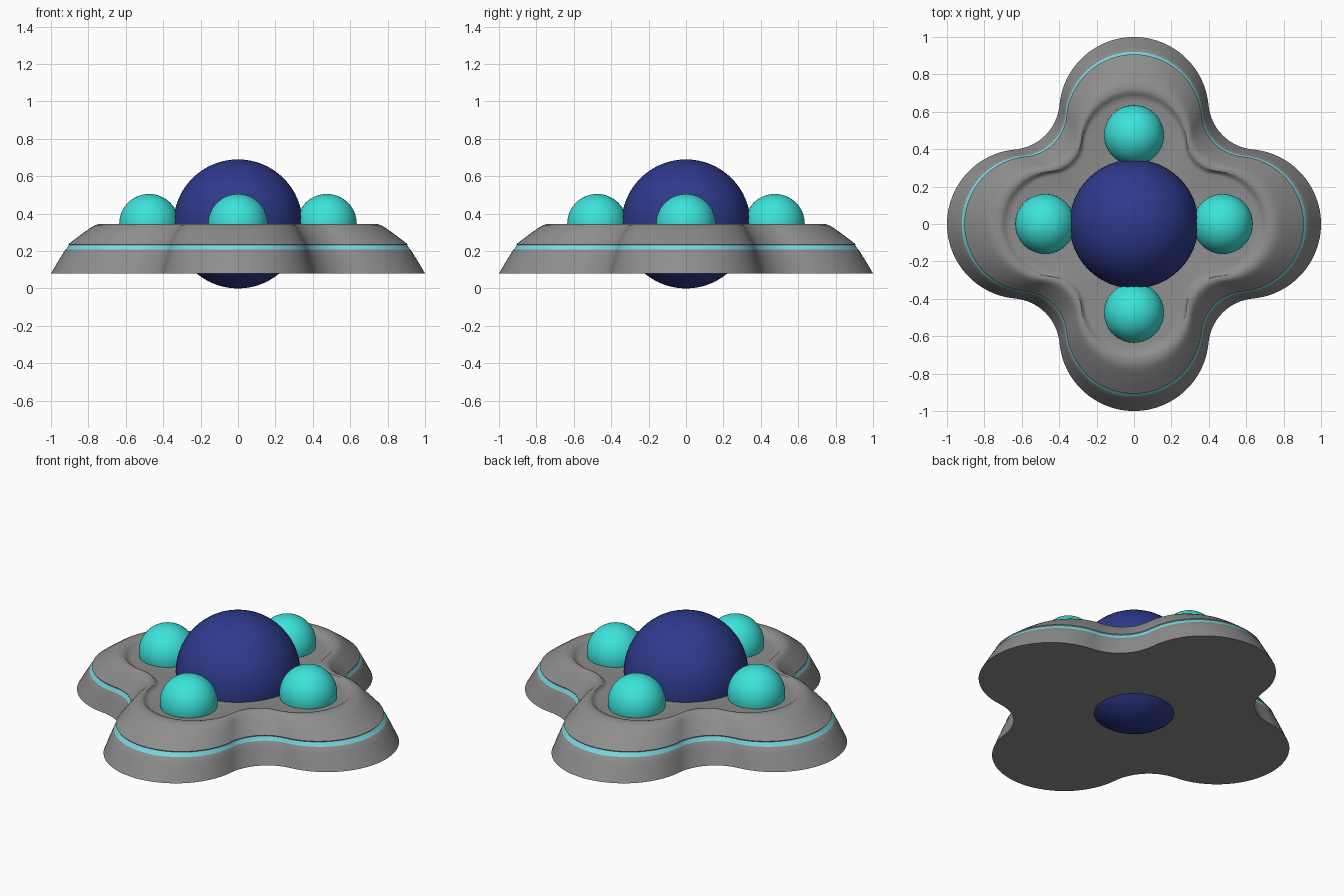
import bpy, bmesh
from math import sin, cos, atan2, hypot, pi
from mathutils import Vector

cube = bpy.data.objects.get("Cube")
if cube:
    bpy.data.objects.remove(cube)


def material(name, rgb):
    m = bpy.data.materials.new(name)
    m.use_nodes = True
    m.diffuse_color = (*rgb, 1)
    m.node_tree.nodes["Principled BSDF"].inputs["Base Color"].default_value = (*rgb, 1)
    return m


grey = material("hull grey", (0.27, 0.27, 0.27))
pale_cyan = material("stripe pale cyan", (0.19, 0.69, 0.76))
turquoise = material("pod turquoise", (0.045, 0.77, 0.71))
navy = material("dome navy", (0.028, 0.042, 0.26))


def arc(cx, cy, r, start, end, n):
    return [Vector((cx + r * cos(start + (end - start) * i / n),
                    cy + r * sin(start + (end - start) * i / n))) for i in range(n)]


# Four-lobed outline: round lobes joined by tangent concave arcs
def clover(lobe_at=0.6, lobe_r=0.4, notch_at=0.66):
    a = atan2(notch_at, notch_at - lobe_at)
    notch_r = hypot(notch_at, notch_at - lobe_at) - lobe_r
    quarter = arc(lobe_at, 0, lobe_r, -a, a, 32)
    quarter += arc(notch_at, notch_at, notch_r, a + pi, pi * 1.5 - a - 0.0, 16)
    pts = []
    for k in range(4):
        c, s = cos(k * pi / 2), sin(k * pi / 2)
        pts += [Vector((p.x * c - p.y * s, p.x * s + p.y * c)) for p in quarter]
    return pts


# Hull profile as (outline scale, height), from underside to recessed deck
PROFILE = [(1, .08), (.982, .11), (.963, .143), (.943, .175), (.926, .203),
           (.921, .207), (.904, .231),
           (.907, .236), (.87, .265), (.83, .295), (.79, .323), (.765, .338),
           (.745, .344), (.72, .345), (.705, .342), (.69, .33), (.675, .322),
           (.655, .319), (.3, .319)]
STRIPE = 5

bm = bmesh.new()
outline = clover()
rings = [[bm.verts.new((p.x * s, p.y * s, z)) for p in outline] for s, z in PROFILE]
n = len(outline)
for level, (low, high) in enumerate(zip(rings, rings[1:])):
    for i in range(n):
        j = (i + 1) % n
        f = bm.faces.new((low[i], low[j], high[j], high[i]))
        f.material_index = int(level == STRIPE)
bm.faces.new(rings[0][::-1])
bm.faces.new(rings[-1])
mesh = bpy.data.meshes.new("hull")
bm.to_mesh(mesh)
bm.free()
mesh.materials.append(grey)
mesh.materials.append(pale_cyan)
hull = bpy.data.objects.new("hull", mesh)
bpy.context.collection.objects.link(hull)
bpy.ops.object.select_all(action='DESELECT')
hull.select_set(True)
bpy.context.view_layer.objects.active = hull
bpy.ops.object.shade_smooth_by_angle(angle=0.6)


def ball(name, r, x, y, mat):
    bpy.ops.mesh.primitive_uv_sphere_add(segments=64, ring_count=32, radius=r,
                                         location=(x, y, 0.345))
    ob = bpy.context.object
    ob.name = name
    ob.data.materials.append(mat)
    bpy.ops.object.shade_smooth()


# Central dome passes through the hull, with a pod on each lobe
ball("central_dome", 0.345, 0, 0, navy)
for side, x, y in (("left", 1, 0), ("right", -1, 0), ("back", 0, 1), ("front", 0, -1)):
    ball(side + "_pod", 0.16, x * 0.475, y * 0.475, turquoise)
